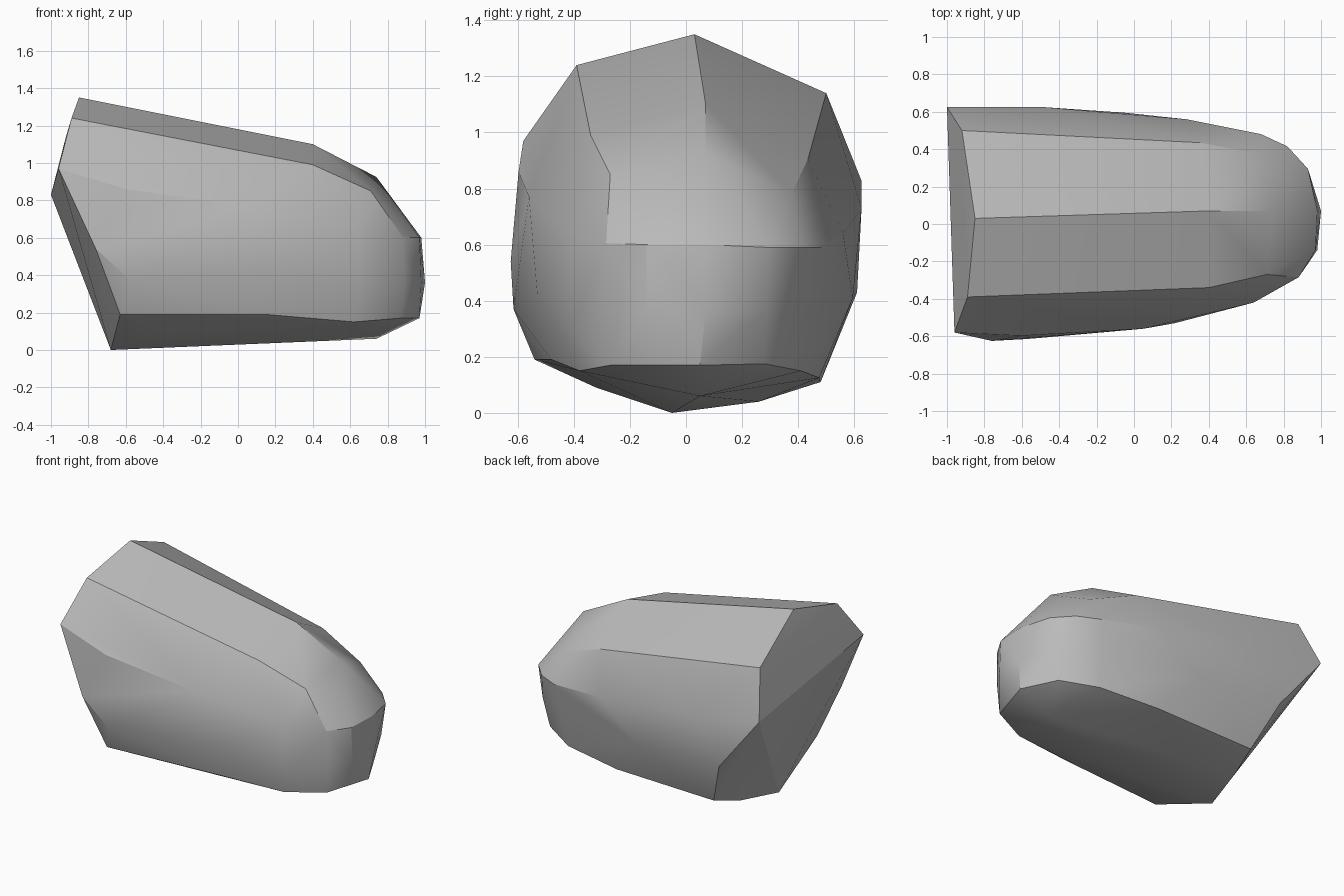
import bpy, bmesh, math

if "Cube" in bpy.data.objects:
    bpy.data.objects.remove(bpy.data.objects["Cube"])

# Lengthwise edge lines of the boulder, from the broad cut end to the blunt nose
edge_lines = {
    "top_ridge": [(-.85, .03, 1.35), (.4, .07, 1.1), (.74, .07, .925), (.98, .07, .6)],
    "front_shoulder": [(-.89, -.39, 1.24), (.4, -.34, .99), (.71, -.27, .85)],
    "front_side": [(-.96, -.58, .97), (-.6, -.597, .86), (.05, -.56, .77),
                   (.64, -.42, .64), (.88, -.285, .605), (.97, -.14, .6)],
    "front_belly": [(-.76, -.625, .54), (-.57, -.615, .37), (.22, -.53, .42),
                    (.65, -.41, .3), (.89, -.27, .36), (.98, -.14, .36)],
    "front_foot": [(-.63, -.54, .19), (.15, -.48, .19), (.62, -.38, .15), (.87, -.27, .17)],
    "underside": [(-.68, -.05, 0), (-.4, -.32, .09), (-.6, .26, .04), (.74, .05, .06)],
    "nose": [(1, .07, .36), (.97, .05, .17)],
    "back_shoulder": [(-.92, .5, 1.14), (.35, .435, .905), (.68, .375, .78)],
    "back_side": [(-1, .625, .83), (-.5, .626, .73), (.28, .56, .64),
                  (.68, .48, .59), (.82, .415, .59), (.93, .295, .59)],
    "back_belly": [(-.68, .61, .43), (-.05, .595, .41), (.64, .45, .37), (.9, .29, .37)],
    "back_foot": [(-.55, .48, .11), (.2, .475, .125), (.62, .41, .15), (.85, .28, .175)],
}

# Stretch a faceted skin over the edge lines
bm = bmesh.new()
for line in edge_lines.values():
    for point in line:
        bm.verts.new(point)
result = bmesh.ops.convex_hull(bm, input=bm.verts[:])
loose = [v for v in bm.verts if not v.link_faces]
bmesh.ops.delete(bm, geom=loose, context='VERTS')
bmesh.ops.recalc_face_normals(bm, faces=bm.faces[:])

mesh = bpy.data.meshes.new("boulder")
bm.to_mesh(mesh)
bm.free()
boulder = bpy.data.objects.new("boulder", mesh)
bpy.context.collection.objects.link(boulder)

# Plain grey stone
stone = bpy.data.materials.new("grey_stone")
stone.diffuse_color = (.5, .5, .5, 1)
stone.use_nodes = True
stone.node_tree.nodes["Principled BSDF"].inputs["Base Color"].default_value = stone.diffuse_color
mesh.materials.append(stone)

# Soft facets with crisp main edges
bpy.context.view_layer.objects.active = boulder
boulder.select_set(True)
bpy.ops.object.shade_smooth_by_angle(angle=math.radians(25))
